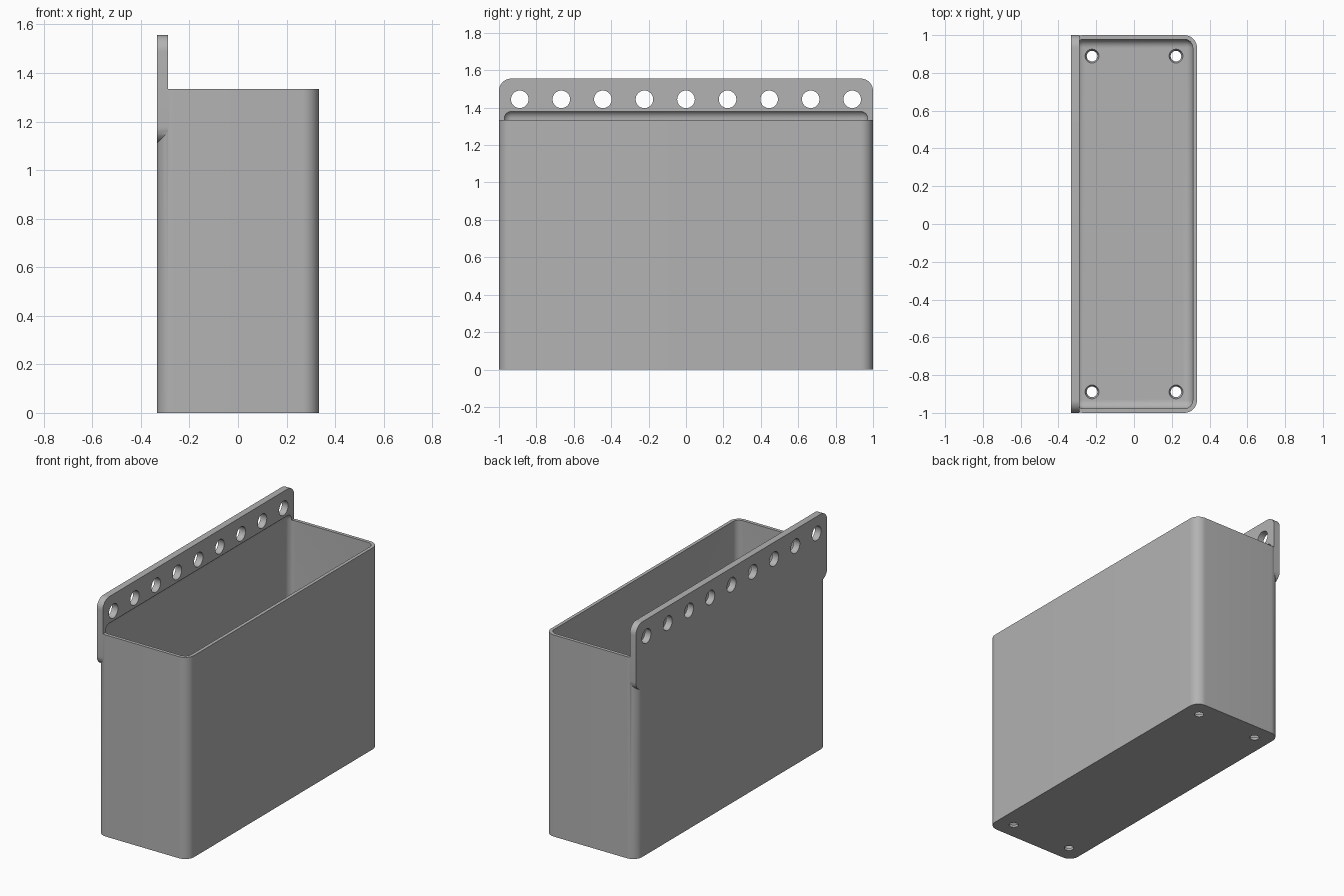
import bpy
import bmesh
from mathutils import Matrix, Vector

if "Cube" in bpy.data.objects:
    bpy.data.objects.remove(bpy.data.objects["Cube"], do_unlink=True)

# Overall sizes
HALF_X, HALF_Y, BOX_TOP, PLATE_TOP = 0.3333, 1.0, 1.3333, 1.5556
WALL = 0.0222
CORNER = 0.0667
PLATE_THICK = 2 * WALL
PLATE_BOTTOM = 1.1111

grey = bpy.data.materials.new("light_grey")
grey.use_nodes = True
grey.diffuse_color = (0.45, 0.45, 0.45, 1)
grey.node_tree.nodes["Principled BSDF"].inputs["Base Color"].default_value = grey.diffuse_color


def make_object(name, bm):
    bmesh.ops.recalc_face_normals(bm, faces=bm.faces[:])
    mesh = bpy.data.meshes.new(name)
    bm.to_mesh(mesh)
    bm.free()
    mesh.materials.append(grey)
    obj = bpy.data.objects.new(name, mesh)
    bpy.context.collection.objects.link(obj)
    return obj


def rounded_block(name, low, high, radius, axis=None, segments=12):
    """Box with edges along one axis rounded, or every edge when axis is None."""
    low, high = Vector(low), Vector(high)
    bm = bmesh.new()
    bmesh.ops.create_cube(bm, size=1)
    bmesh.ops.scale(bm, vec=high - low, verts=bm.verts[:])
    bmesh.ops.translate(bm, vec=(low + high) / 2, verts=bm.verts[:])

    def chosen(edge):
        d = (edge.verts[0].co - edge.verts[1].co).normalized()
        return axis is None or abs(d[axis]) > 0.9

    bmesh.ops.bevel(bm, geom=[e for e in bm.edges if chosen(e)], offset=radius,
                    segments=segments, profile=0.5, affect='EDGES')
    return make_object(name, bm)


def add_cone(bm, centre, r_low, r_high, depth, turn=Matrix()):
    bmesh.ops.create_cone(bm, cap_ends=True, segments=32, radius1=r_low, radius2=r_high,
                          depth=depth, matrix=Matrix.Translation(centre) @ turn)


def combine(target, other, operation):
    mod = target.modifiers.new(operation.lower(), 'BOOLEAN')
    mod.object = other
    mod.operation = operation
    mod.solver = 'EXACT'
    bpy.ops.object.select_all(action='DESELECT')
    target.select_set(True)
    bpy.context.view_layer.objects.active = target
    bpy.ops.object.modifier_apply(modifier=mod.name)
    bpy.data.objects.remove(other, do_unlink=True)


# Bin body with rounded upright corners
bin_body = rounded_block("hanging_bin", (-HALF_X, -HALF_Y, 0),
                         (HALF_X, HALF_Y, BOX_TOP), CORNER, axis=2)

# Hanging plate, flush with the outer wall
plate = rounded_block("hanging_plate", (-HALF_X, -HALF_Y, PLATE_BOTTOM),
                      (-HALF_X + PLATE_THICK, HALF_Y, PLATE_TOP), CORNER, axis=0)
combine(bin_body, plate, 'UNION')

# Cavity, filleted at the floor and where it bites into the plate
cavity = rounded_block("cavity_cutter", (-HALF_X + WALL, -HALF_Y + WALL, WALL),
                       (HALF_X - WALL, HALF_Y - WALL, 1.386), CORNER - WALL, segments=8)
combine(bin_body, cavity, 'DIFFERENCE')

# Row of hanging holes and tapered floor holes
bm = bmesh.new()
sideways = Matrix.Rotation(1.5707963, 4, 'Y')
for i in range(-4, 5):
    add_cone(bm, (-HALF_X + WALL, i * 0.2222, 1.4445), 0.047, 0.047, 0.2, sideways)
for sx in (-1, 1):
    for sy in (-1, 1):
        add_cone(bm, (sx * 0.2222, sy * 0.8889, WALL / 2), 0.024, 0.041, 2 * WALL)
combine(bin_body, make_object("hole_cutter", bm), 'DIFFERENCE')

bpy.ops.object.shade_smooth_by_angle()
